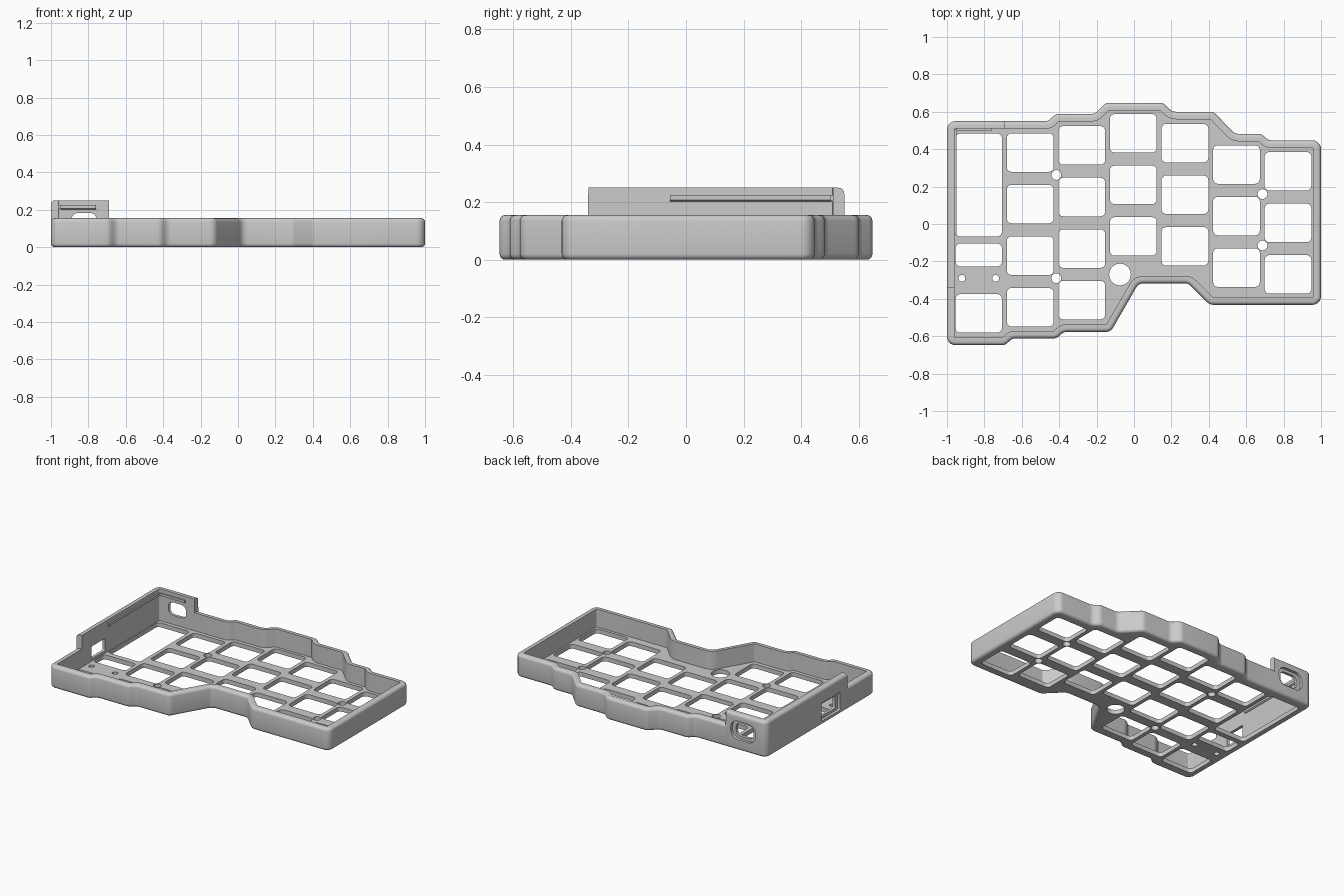
import bpy, bmesh, math
from mathutils import Matrix, Vector

if "Cube" in bpy.data.objects:
    bpy.data.objects.remove(bpy.data.objects["Cube"])

WALL, FLOOR, ROUND = 0.04, 0.03, 0.02
LOW, HIGH = 0.155, 0.25
STEP_X, STEP_Y, EPS = -0.69, -0.34, 0.0005

grey = bpy.data.materials.new("light grey plastic")
grey.use_nodes = True
colour = (0.6, 0.6, 0.6, 1)
grey.diffuse_color = colour
grey.node_tree.nodes["Principled BSDF"].inputs["Base Color"].default_value = colour


def finish(name, bm):
    bmesh.ops.recalc_face_normals(bm, faces=bm.faces[:])
    mesh = bpy.data.meshes.new(name)
    bm.to_mesh(mesh)
    bm.free()
    mesh.materials.append(grey)
    obj = bpy.data.objects.new(name, mesh)
    bpy.context.collection.objects.link(obj)
    return obj


# Case outline, counter-clockwise from the back left corner of the plan
outline = [(-1, 0.55), (-1, STEP_Y + EPS), (-1, STEP_Y - EPS), (-1, -0.648),
           (-0.69, -0.648), (-0.65, -0.612), (-0.415, -0.612), (-0.375, -0.577),
           (-0.125, -0.577), (0.025, -0.317), (0.29, -0.317), (0.405, -0.432),
           (1, -0.432), (1, 0.447), (0.72, 0.447), (0.68, 0.482),
           (0.54, 0.482), (0.425, 0.6), (0.205, 0.6), (0.155, 0.648),
           (-0.15, 0.648), (-0.21, 0.588), (-0.42, 0.588), (-0.458, 0.55),
           (STEP_X + EPS, 0.55), (STEP_X - EPS, 0.55)]
outline = [Vector((x, y, 0)) for x, y in outline]


def offset_outline(inset, radius=0.045, segments=5):
    """Inset the outline, then round its corners; the count never changes."""
    n = len(outline)
    dirs = [(outline[(i + 1) % n] - outline[i]).normalized() for i in range(n)]
    raw = []
    for i, p in enumerate(outline):
        a, b = [Vector((-d.y, d.x, 0)) for d in (dirs[i - 1], dirs[i])]
        raw.append(p + (a + b) * inset / (1 + a.dot(b)))
    ring = []
    for i, p in enumerate(raw):
        u, v = dirs[i - 1], dirs[i]
        turn = u.cross(v).z
        height = HIGH if p.x < STEP_X and p.y > STEP_Y else LOW
        if abs(turn) < 0.01:
            ring.append((p, height))
            continue
        half = u.angle(v) / 2
        r = max(radius - math.copysign(inset, turn), 0.006)
        room = min((p - raw[i - 1]).length, (raw[(i + 1) % n] - p).length)
        t = min(r * math.tan(half), 0.48 * room)
        r = t / math.tan(half)
        centre = p + (v - u).normalized() * r / math.cos(half)
        start, end = p - u * t - centre, p + v * t - centre
        for k in range(segments + 1):
            arm = start.lerp(end, k / segments).normalized() * r
            ring.append((centre + arm, height))
    return ring


# Case tray: rounded wall profile lofted around the outline
arc = [k * math.pi / 8 for k in range(5)]
profile = [(ROUND * (1 - math.sin(a)), ROUND * (1 - math.cos(a)), False) for a in arc]
profile += [(ROUND * (1 - math.cos(a)), ROUND * (math.sin(a) - 1), True) for a in arc]
profile += [(WALL, 0, True), (WALL, FLOOR, False)]
bm = bmesh.new()
rings = []
for inset, z, from_top in profile:
    rings.append([bm.verts.new((p.x, p.y, z + (h if from_top else 0)))
                  for p, h in offset_outline(inset)])
for lower, upper in zip(rings, rings[1:]):
    for i in range(len(lower)):
        bm.faces.new((lower[i - 1], lower[i], upper[i], upper[i - 1]))
bm.faces.new(rings[0])
bm.faces.new(rings[-1])
case = finish("case_tray", bm)

UP = Matrix.Identity(4)
ALONG_X = Matrix(((0, 0, 1, 0), (1, 0, 0, 0), (0, 1, 0, 0), (0, 0, 0, 1)))
ALONG_Y = Matrix(((1, 0, 0, 0), (0, 0, 1, 0), (0, 1, 0, 0), (0, 0, 0, 1)))


def prism(bm, cx, cy, w, h, r, low, high, axis=UP, segments=4):
    """Rounded rectangle pushed along an axis."""
    points = []
    for q, (sx, sy) in enumerate(((1, 1), (-1, 1), (-1, -1), (1, -1))):
        for k in range(segments + 1):
            a = (q + k / segments) * math.pi / 2
            points.append((cx + sx * (w / 2 - r) + r * math.cos(a),
                           cy + sy * (h / 2 - r) + r * math.sin(a)))
    ends = [[bm.verts.new(axis @ Vector((x, y, z))) for x, y in points]
            for z in (low, high)]
    for i in range(len(points)):
        bm.faces.new((ends[0][i - 1], ends[0][i], ends[1][i], ends[1][i - 1]))
    for end in ends:
        bm.faces.new(end)


def cut(bm):
    cutter = finish("cutter", bm)
    cutter.hide_render = True
    mod = case.modifiers.new("cut", 'BOOLEAN')
    mod.operation, mod.solver, mod.object = 'DIFFERENCE', 'EXACT', cutter
    bpy.context.view_layer.objects.active = case
    bpy.ops.object.modifier_apply(modifier=mod.name)
    bpy.data.objects.remove(cutter)


# Key openings, in columns of equal pitch
PITCH, KEY_W, KEY_H = 0.2757, 0.25, 0.206
bm = bmesh.new()
columns = [(0.382, 4), (0.42, 4), (0.485, 3), (0.432, 3), (0.318, 3), (0.282, 3)]
for c, (top, count) in enumerate(columns):
    for row in range(count):
        prism(bm, -0.555 + c * PITCH, top - row * PITCH, KEY_W, KEY_H, 0.025, -0.1, 0.06)
# Controller, jack and lowest key openings of the outer column
for y, h in ((0.2085, 0.551), (-0.1655, 0.123), (-0.478, KEY_H)):
    prism(bm, -0.83, y, 0.248, h, 0.025, -0.1, 0.06)
# Screw, peg and reset holes
for x, y, r in ((-0.415, 0.262, 0.026), (-0.415, -0.29, 0.026), (0.687, 0.16, 0.026),
                (0.687, -0.115, 0.026), (-0.92, -0.29, 0.018), (-0.74, -0.29, 0.018),
                (-0.075, -0.27, 0.058)):
    prism(bm, x, y, 2 * r, 2 * r, r * 0.99, -0.1, 0.06, segments=6)
cut(bm)

# Ports: a shallow outer recess, then a smaller opening through the wall
for grow, y_start, x_end in ((0.055, 0.53, -0.98), (0, 0.46, -0.93)):
    bm = bmesh.new()
    prism(bm, -0.823, 0.138, 0.135 + grow, 0.09 + grow * 0.7, 0.035 + grow / 3,
          y_start, 0.6, ALONG_Y)
    prism(bm, -0.158, 0.09, 0.15 + grow, 0.085 + grow * 0.7, 0.008, -1.1, x_end, ALONG_X)
    cut(bm)

bpy.ops.object.select_all(action='DESELECT')
case.select_set(True)
bpy.context.view_layer.objects.active = case
bpy.ops.object.shade_smooth_by_angle(angle=math.radians(30))


# Clip ridges inside the raised corner, with a sloped underside
def ridge(name, low, high, axis, wall, out):
    bm = bmesh.new()
    section = [(wall - out * 0.4, 0.2), (wall + out, 0.208),
               (wall + out, 0.225), (wall - out * 0.4, 0.225)]
    ends = []
    for s in (low, high):
        ends.append([bm.verts.new((s, d, z) if axis == 'x' else (d, s, z))
                     for d, z in section])
        bm.faces.new(ends[-1])
    for i in range(4):
        bm.faces.new((ends[0][i - 1], ends[0][i], ends[1][i], ends[1][i - 1]))
    finish(name, bm)


ridge("back_clip_ridge", -0.95, -0.76, 'x', 0.51, -0.01)
ridge("side_clip_ridge", -0.055, 0.505, 'y', -0.96, 0.01)
